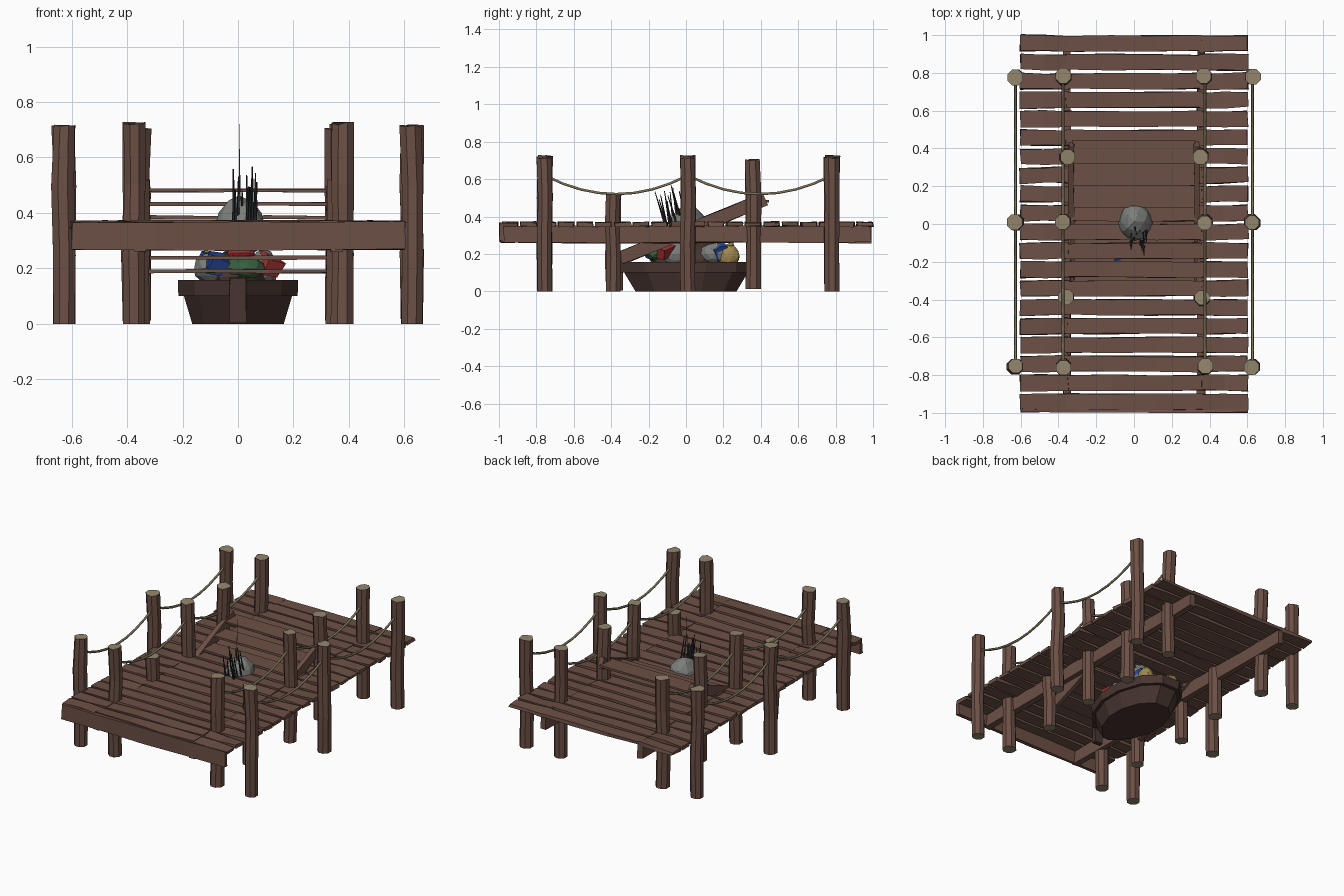
import bpy, bmesh, math, random
from mathutils import Vector, Matrix, Euler

if "Cube" in bpy.data.objects:
    bpy.data.objects.remove(bpy.data.objects["Cube"])
random.seed(4)

def mat(name, r, g, b):
    m = bpy.data.materials.new(name)
    m.diffuse_color = (r, g, b, 1)
    m.use_nodes = True
    m.node_tree.nodes["Principled BSDF"].inputs["Base Color"].default_value = m.diffuse_color
    return m

WOOD = mat("wood", .15, .08, .06)
DARK = mat("dark_wood", .065, .036, .03)
CUT = mat("cut_wood", .29, .24, .155)
ROPE = mat("rope", .20, .17, .10)
STONE = mat("grey_cloth", .20, .21, .20)
IRON = mat("dark_iron", .025, .028, .03)
RED = mat("red_cloth", .35, .03, .03)
BLUE = mat("blue_cloth", .02, .06, .30)
GREEN = mat("green_cloth", .04, .12, .05)
YELLOW = mat("straw", .35, .25, .08)
COPPER = mat("copper", .35, .14, .05)

def finish(bm, name, *mats):
    bmesh.ops.recalc_face_normals(bm, faces=bm.faces)
    me = bpy.data.meshes.new(name)
    bm.to_mesh(me)
    bm.free()
    ob = bpy.data.objects.new(name, me)
    bpy.context.collection.objects.link(ob)
    for m in mats:
        me.materials.append(m)
    return ob

def jit(a):
    return Vector([random.uniform(-a, a) for _ in range(3)])

def board(name, loc, size, rot=(0, 0, 0), wob=.004, cuts=2, m=WOOD):
    """Hand-hewn board: a box cut along its longest side with wobbly corners."""
    bm = bmesh.new()
    bmesh.ops.create_cube(bm, size=1)
    ax = size.index(max(size))
    for i in range(1, cuts + 1):
        co, no = Vector(), Vector()
        co[ax], no[ax] = i / (cuts + 1) - .5, 1
        bmesh.ops.bisect_plane(bm, geom=bm.verts[:] + bm.edges[:] + bm.faces[:], plane_co=co, plane_no=no)
    R = Euler(rot).to_matrix()
    for v in bm.verts:
        v.co = R @ (Vector(c * s for c, s in zip(v.co, size)) + jit(wob)) + Vector(loc)
    return finish(bm, name, m)

def post(name, x, y, h, z0=0, r=.043):
    """Eight-sided post with pale cut ends."""
    bm = bmesh.new()
    rings = []
    for t in (0, .35, .7, 1):
        off = jit(.006) if t else Vector()
        rr = r * random.uniform(.93, 1.05)
        rings.append([bm.verts.new((x + off.x + rr * math.cos((k + .5) * math.pi / 4),
                                    y + off.y + rr * math.sin((k + .5) * math.pi / 4),
                                    z0 + (h - z0) * t + (random.uniform(-.008, .004) if t else 0)))
                      for k in range(8)])
    for a, b in zip(rings, rings[1:]):
        for k in range(8):
            bm.faces.new((a[k], a[k - 1], b[k - 1], b[k]))
    for ring in (rings[0], rings[-1]):
        bm.faces.new(ring).material_index = 1
    return finish(bm, name, WOOD, CUT)

# Deck: 20 rows, a centre strip and two side strips
for i in range(20):
    y = -.94 + i * .0998
    board("deck_plank", (0, y, .360), (.72, .082, .022), (0, 0, random.uniform(-.008, .008)))
    for s in (-1, 1):
        board("side_plank", (s * .475, y, .358), (.255, .083, .022),
              (0, 0, random.uniform(-.03, .03)), .005, 1)

# Carrying beams and front fascia
for s in (-1, 1):
    board("deck_beam", (s * .355, 0, .305), (.04, 1.98, .09), cuts=5)
board("front_fascia", (0, -.985, .316), (1.2, .025, .10), cuts=3)

# Posts
for s in (-1, 1):
    for y in (-.755, .01, .78):
        post("outer_post", s * .627, y, .715)
        post("inner_post", s * .375, y, .725)
    post("low_post", s * .355, -.39, .52, 0)
    post("stair_post", s * .355, .36, .705, .012)

# Sagging ropes
def rope(name, x, y0, y1):
    cu = bpy.data.curves.new(name, 'CURVE')
    cu.dimensions, cu.bevel_depth, cu.bevel_resolution = '3D', .0075, 1
    sp = cu.splines.new('POLY')
    sp.points.add(8)
    for k, p in enumerate(sp.points):
        t = k / 8
        p.co = (x, y0 + (y1 - y0) * t, .52 + .1 * (2 * t - 1) ** 2, 1)
    cu.materials.append(ROPE)
    bpy.context.collection.objects.link(bpy.data.objects.new(name, cu))

for x in (-.627, -.375, .375, .627):
    rope("rope", x, -.755, .01)
    rope("rope", x, .01, .78)

# Stair through the deck
slope = math.atan(.41)
for s in (-1, 1):
    board("stair_stringer", (s * .332, .035, .335), (.03, .84, .07), (slope, 0, 0), cuts=3)
for i in range(7):
    board("stair_tread", (0, -.32 + i * .117, .19 + i * .0485), (.65, .122, .013), wob=.002)

# Boat hull: stacked faceted outlines, open top
def outline(w, l):
    half = [(.14, -1), (.72, -.62), (1, -.15), (1, .3), (.75, .75), (.3, 1)]
    return [(x * w, y * l) for x, y in half] + [(-x * w, y * l) for x, y in reversed(half)]

bm = bmesh.new()
levels = [(.165, .27, 0), (.195, .33, .10), (.215, .355, .10), (.217, .36, .158),
          (.19, .325, .158), (.16, .26, .03)]
rings = [[bm.verts.new((x, y, z)) for x, y in outline(w, l)] for w, l, z in levels]
for a, b in zip(rings, rings[1:]):
    for k in range(len(a)):
        bm.faces.new((a[k], a[k - 1], b[k - 1], b[k]))
bm.faces.new(rings[0])
bm.faces.new(rings[-1])
finish(bm, "boat_hull", DARK)
board("boat_stem", (0, -.352, .085), (.06, .03, .16), m=DARK, wob=.002)

# Cargo heaped in the boat
def lump(name, loc, size, m, rz=0, wob=.06):
    bm = bmesh.new()
    bmesh.ops.create_icosphere(bm, subdivisions=2, radius=1)
    R = Matrix.Rotation(rz, 3, 'Z')
    for v in bm.verts:
        v.co = R @ Vector(c * s for c, s in zip(v.co + jit(wob), size)) + Vector(loc)
    finish(bm, name, m)

lump("cargo_heap", (0, .03, .17), (.13, .23, .10), DARK)
lump("grey_boulder", (.008, .01, .345), (.092, .098, .115), STONE)
lump("grey_sack", (-.09, -.1, .2), (.07, .08, .06), STONE)
lump("grey_sack", (.08, .16, .2), (.06, .09, .06), STONE, .4)
lump("grey_sack", (.09, -.05, .2), (.05, .07, .07), STONE)
lump("green_bundle", (.02, -.14, .2), (.08, .07, .045), GREEN)
lump("red_bundle", (.01, -.12, .255), (.05, .05, .03), RED)
lump("straw_bundle", (.1, .23, .19), (.04, .06, .06), YELLOW)
for x, y, m in ((.1, .18, BLUE), (-.1, .1, BLUE), (.11, -.1, RED), (-.1, .22, YELLOW), (-.08, -.18, BLUE)):
    board("folded_cloth", (x, y, .215), (.06, .08, .06), (.4, .3, random.uniform(0, 1)), .008, 1, m)

# Spikes bristling from the cargo, and a thin tall rod
def spike(name, a, b, r, m=IRON):
    a, b = Vector(a), Vector(b)
    bm = bmesh.new()
    bmesh.ops.create_cone(bm, cap_ends=True, segments=5, radius1=r, radius2=r * .25, depth=(b - a).length)
    q = (b - a).to_track_quat('Z', 'Y').to_matrix().to_4x4()
    bmesh.ops.transform(bm, matrix=Matrix.Translation((a + b) / 2) @ q, verts=bm.verts)
    finish(bm, name, m)

for i in range(18):
    x = random.choice((-.005, .05)) + random.uniform(-.018, .018)
    y = random.uniform(-.09, .03)
    spike("spike", (x, y, .27), (x + random.uniform(-.01, .01), y - random.uniform(.02, .08),
                                 random.uniform(.43, .57)), .009)
spike("tall_rod", (.006, -.03, .25), (.006, -.015, .72), .004, COPPER)
